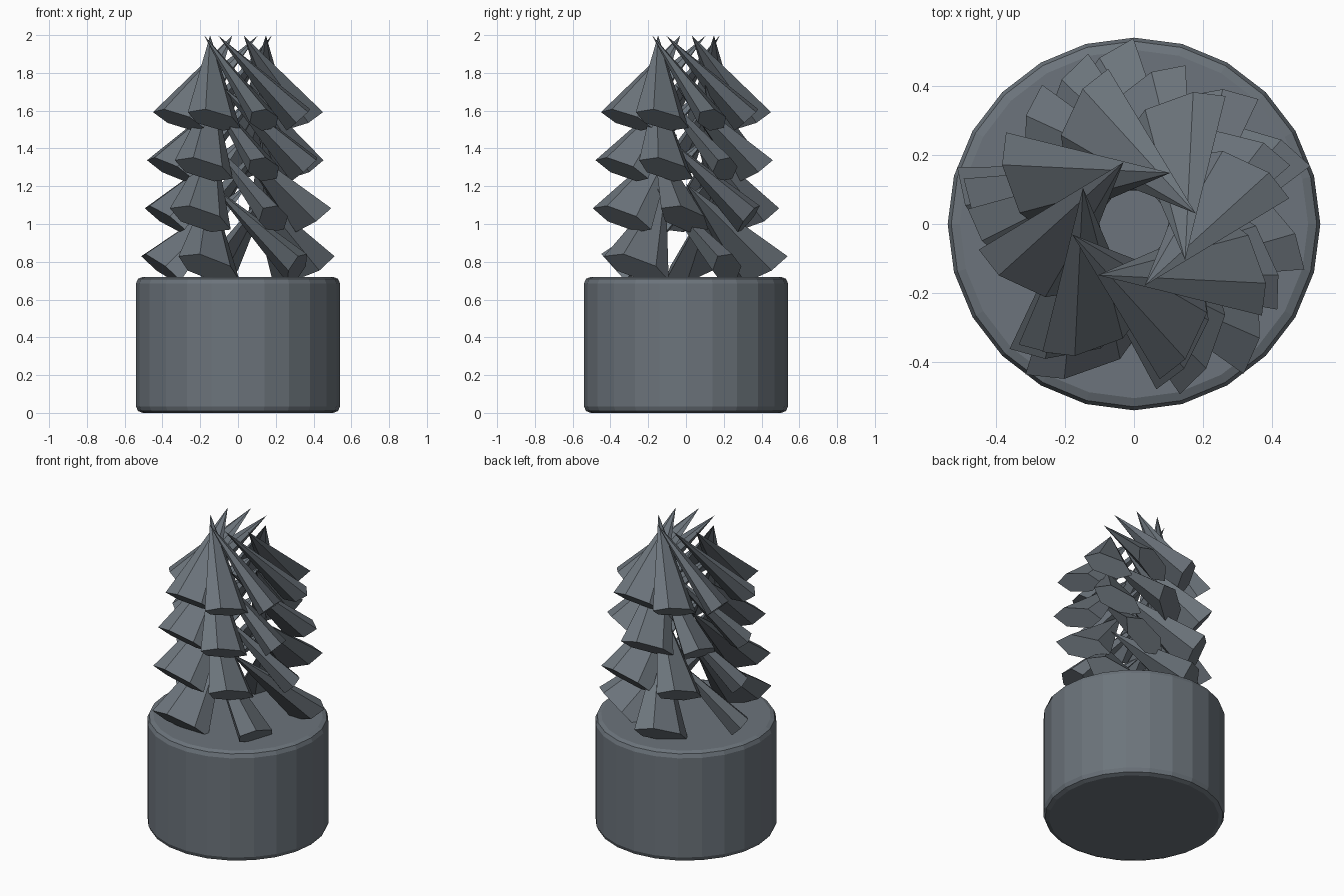
import bpy, bmesh, math
from mathutils import Vector, Matrix

if "Cube" in bpy.data.objects:
    bpy.data.objects.remove(bpy.data.objects["Cube"])

mat = bpy.data.materials.new("slate_grey")
mat.diffuse_color = (0.15, 0.175, 0.20, 1)
mat.use_nodes = True
mat.node_tree.nodes["Principled BSDF"].inputs["Base Color"].default_value = mat.diffuse_color


def finish(name, bm):
    bmesh.ops.recalc_face_normals(bm, faces=bm.faces)
    me = bpy.data.meshes.new(name)
    bm.to_mesh(me)
    bm.free()
    me.materials.append(mat)
    ob = bpy.data.objects.new(name, me)
    bpy.context.collection.objects.link(ob)
    return ob


# Pot: 24-sided drum with rounded rims
bm = bmesh.new()
bmesh.ops.create_cone(bm, cap_ends=True, segments=24, radius1=0.54, radius2=0.54,
                      depth=0.72, matrix=Matrix.Translation((0, 0, 0.36)))
rims = [e for e in bm.edges if abs(e.verts[0].co.z - e.verts[1].co.z) < 1e-4]
bmesh.ops.bevel(bm, geom=rims, offset=0.035, segments=2, profile=0.5, affect='EDGES')
finish("pot", bm)


def add_leaf(bm, angle, z, scale):
    """Flattened six-sided cone: inner tip on top, wide end swept outward and round."""
    rot = Matrix.Rotation(angle, 3, 'Z')
    top = Vector((0.148, -0.105, z))
    centre = Vector((0.126 * scale, 0.32 * scale, z - 0.447))
    axis = (centre - top).normalized()
    yaw = math.radians(20)
    u = Vector((math.cos(yaw), math.sin(yaw), 0))
    u.z = -(u.x * axis.x + u.y * axis.y) / axis.z      # wide direction, square to the axis
    u.normalize()
    o = u.cross(axis)
    if o.z < 0:
        o = -o
    tip = bm.verts.new(rot @ top)
    ring = []
    for i in range(6):
        a = math.tau * i / 6
        p = centre + (u * 0.154 * math.cos(a) + o * 0.066 * math.sin(a)) * scale
        ring.append(bm.verts.new(rot @ p))
    bm.faces.new(ring)
    for i in range(6):
        bm.faces.new((ring[i], ring[(i + 1) % 6], tip))


# Leaf tiers from top to bottom: leaf count and outer corner angle of the first leaf
for k, (count, corner) in enumerate([(8, 54.5), (7, 72.0), (6, 45.0), (5, 18.0)]):
    bm = bmesh.new()
    for i in range(count):
        add_leaf(bm, math.radians(corner - 54.5) + math.tau * i / count,
                 1.998 - 0.262 * k, 1 + 0.063 * k)
    finish("leaf_tier_%d" % (k + 1), bm)
